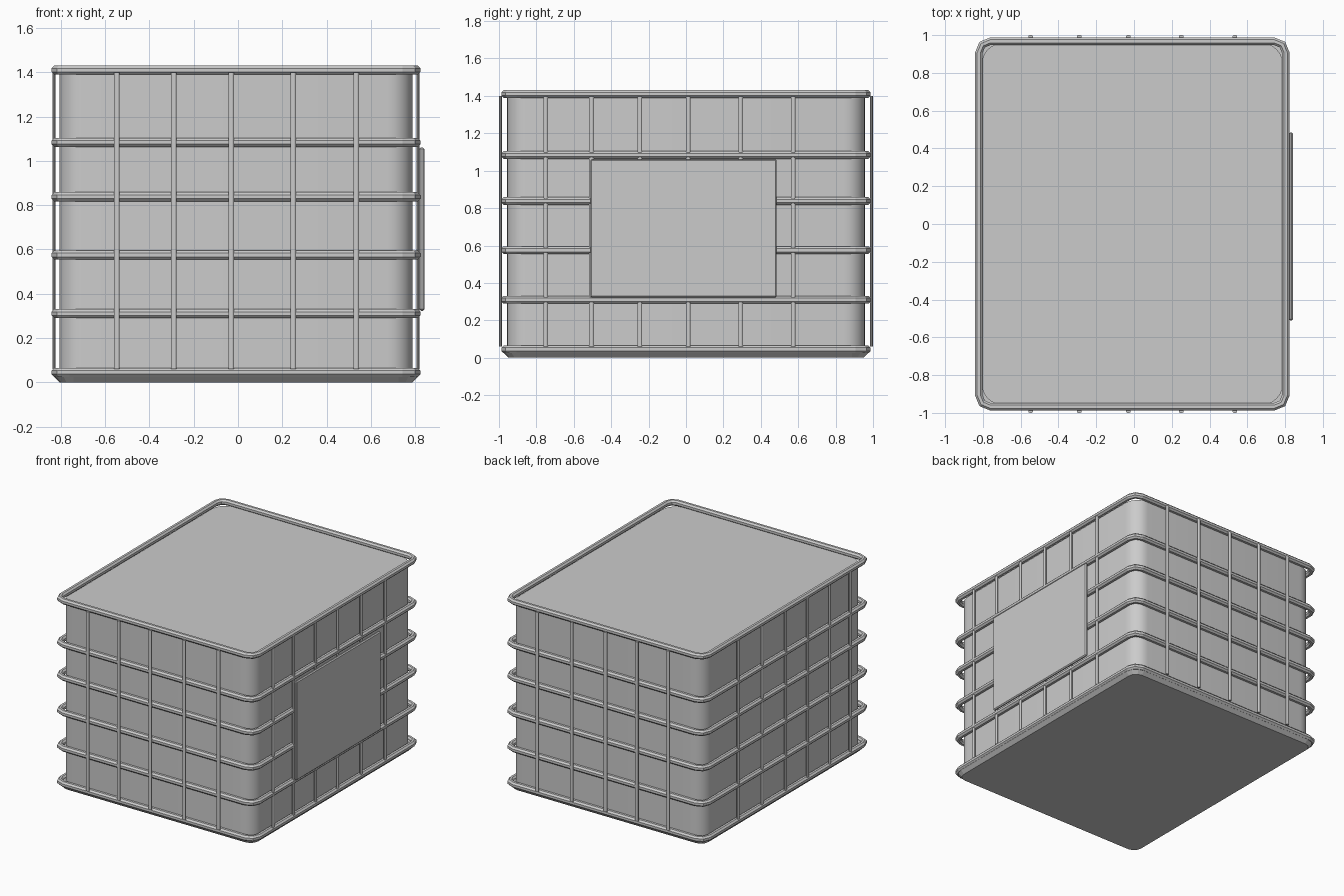
import bpy, bmesh, math

if "Cube" in bpy.data.objects:
    bpy.data.objects.remove(bpy.data.objects["Cube"])

CX = -0.009   # cage centre in x (the sign plate sticks out on +x)


def outline(hx, hy, r, seg):
    # rounded rectangle, counter-clockwise
    pts = []
    for k, (sx, sy) in enumerate([(1, 1), (-1, 1), (-1, -1), (1, -1)]):
        for i in range(seg + 1):
            a = math.pi / 2 * (k + i / seg)
            pts.append((CX + sx * (hx - r) + r * math.cos(a),
                        sy * (hy - r) + r * math.sin(a)))
    return pts


def loft(name, hx, hy, r, seg, profile, closed=False, smooth=False):
    # profile = (offset outwards, z); closed makes a tube, otherwise ends are capped
    bm = bmesh.new()
    rows = [[bm.verts.new((x, y, z)) for x, y in outline(hx + o, hy + o, r + o, seg)]
            for o, z in profile]
    n, m = len(rows[0]), len(rows)
    for j in range(m if closed else m - 1):
        a, b = rows[j], rows[(j + 1) % m]
        for i in range(n):
            bm.faces.new((a[i], a[(i + 1) % n], b[(i + 1) % n], b[i]))
    if not closed:
        bm.faces.new(rows[0][::-1])
        bm.faces.new(rows[-1])
    return finish(name, bm, smooth)


def finish(name, bm, smooth=False):
    bmesh.ops.recalc_face_normals(bm, faces=bm.faces)
    me = bpy.data.meshes.new(name)
    bm.to_mesh(me)
    bm.free()
    ob = bpy.data.objects.new(name, me)
    bpy.context.collection.objects.link(ob)
    if smooth:
        bpy.context.view_layer.objects.active = ob
        ob.select_set(True)
        bpy.ops.object.shade_smooth_by_angle(angle=math.radians(35))
        ob.select_set(False)
    return ob


def bar(name, x, y, rx, ry, z0=0.06, z1=1.40):
    # upright eight-sided bar with a flattened section
    bm = bmesh.new()
    bmesh.ops.create_cone(bm, cap_ends=True, segments=8, radius1=1, radius2=1, depth=1)
    c = 1 / math.cos(math.pi / 8)
    for v in bm.verts:
        a = math.atan2(v.co.y, v.co.x) + math.pi / 8
        v.co = (x + rx * c * math.cos(a), y + ry * c * math.sin(a),
                z0 if v.co.z < 0 else z1)
    return finish(name, bm)


# liquid tank
loft("tank", 0.797, 0.957, 0.11, 6, [(0, 0.02), (0, 1.395)], smooth=True)

# bottom tray with sloping edge
loft("bottom_tray", 0.805, 0.957, 0.07, 3, [(-0.008, 0), (0.018, 0.025), (0.018, 0.05)])

# horizontal cage hoops, octagonal tube
R = 0.0205
octagon = [(R / math.cos(math.pi / 8) * math.cos(math.pi / 8 + k * math.pi / 4),
            R / math.cos(math.pi / 8) * math.sin(math.pi / 8 + k * math.pi / 4))
           for k in range(8)]
for i, z in enumerate([0.045, 0.31, 0.575, 0.838, 1.084, 1.41]):
    loft(f"cage_hoop_{i}", 0.8125, 0.967, 0.06, 2,
         [(o, z + dz) for o, dz in octagon], closed=True)

# upright cage bars on the front and back
for s, side in ((-1, "front"), (1, "back")):
    for i, x in enumerate([-0.547, -0.29, -0.03, 0.25, 0.534]):
        bar(f"{side}_bar_{i}", x, s * 0.9925, 0.0125, 0.0075)

# upright cage bars on the left and right
for s, side in ((-1, "left"), (1, "right")):
    for i, y in enumerate([-0.75, -0.505, -0.247, 0.012, 0.292, 0.573]):
        bar(f"{side}_bar_{i}", CX + s * 0.822, y, 0.0075, 0.0125)

# sign plate on the right side
bm = bmesh.new()
bmesh.ops.create_cube(bm, size=1)
for v in bm.verts:
    v.co = (0.831 + v.co.x * 0.022, -0.013 + v.co.y * 0.996, 0.692 + v.co.z * 0.738)
bmesh.ops.bevel(bm, geom=bm.edges[:], offset=0.007, segments=1, affect='EDGES')
finish("sign_plate", bm)
